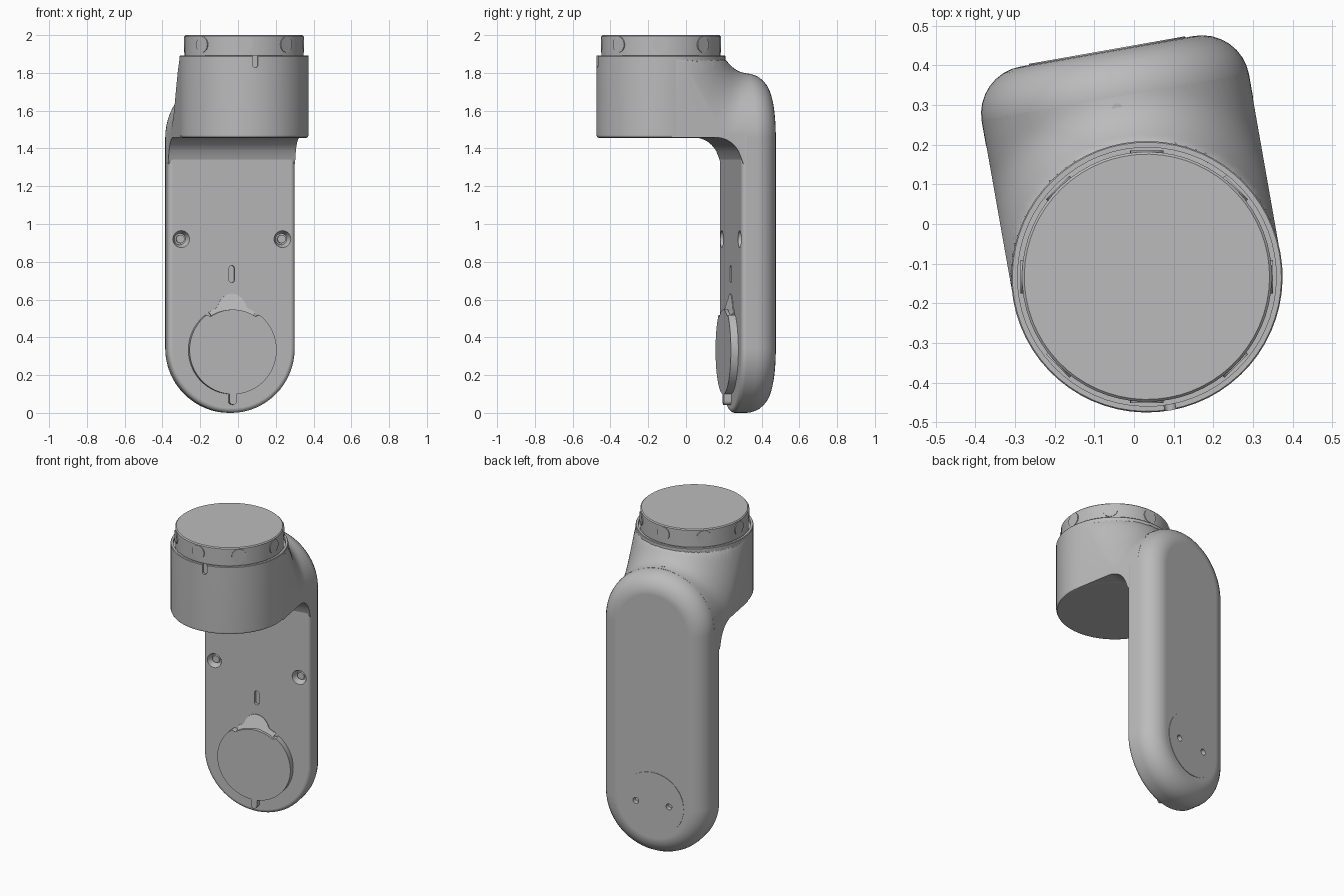
import bpy, bmesh
from math import pi, sin, cos, sqrt, radians
from mathutils import Matrix, Vector

if "Cube" in bpy.data.objects:
    bpy.data.objects.remove(bpy.data.objects["Cube"])

grey = bpy.data.materials.new("satin_grey")
GREY = (0.5, 0.5, 0.5, 1)
grey.use_nodes = True
grey.diffuse_color = GREY
grey.node_tree.nodes["Principled BSDF"].inputs["Base Color"].default_value = GREY

# Local frame: origin under the head, arm behind it on +y, all turned together
PLACE = Matrix.Translation((0.0325, -0.133, 0)) @ Matrix.Rotation(radians(10), 4, "Z")
R = 0.342            # head radius and half width of the arm
LOW, HIGH = R, 1.455   # centres of the arm's round ends
FRONT, BACK = 0.375, 0.577


def add(name, bm):
    bmesh.ops.recalc_face_normals(bm, faces=bm.faces)
    mesh = bpy.data.meshes.new(name)
    bm.to_mesh(mesh)
    bm.free()
    mesh.materials.append(grey)
    ob = bpy.data.objects.new(name, mesh)
    bpy.context.collection.objects.link(ob)
    ob.matrix_world = PLACE
    return ob


def activate(ob):
    bpy.ops.object.select_all(action="DESELECT")
    ob.select_set(True)
    bpy.context.view_layer.objects.active = ob


def smooth(ob, weighted=False):
    activate(ob)
    bpy.ops.object.shade_smooth_by_angle(angle=radians(32))
    if weighted:
        ob.modifiers.new("even_faces", "WEIGHTED_NORMAL").keep_sharp = True


def cut(ob, cutter):
    cutter.hide_render = True
    mod = ob.modifiers.new("cut", "BOOLEAN")
    mod.operation, mod.solver, mod.object = "DIFFERENCE", "EXACT", cutter
    activate(ob)
    bpy.ops.object.modifier_apply(modifier=mod.name)
    bpy.data.objects.remove(cutter)


def loft(name, rings):
    """Skin a list of equal closed rings and cap both ends."""
    bm = bmesh.new()
    rows = [[bm.verts.new(p) for p in ring] for ring in rings]
    n = len(rows[0])
    for a, b in zip(rows, rows[1:]):
        for i in range(n):
            j = (i + 1) % n
            bm.faces.new((a[i], a[j], b[j], b[i]))
    bm.faces.new(rows[0])
    bm.faces.new(rows[-1])
    return add(name, bm)


def turned(name, profile, segments=64):
    """Turn (radius, z) points about the head axis."""
    angles = [2 * pi * i / segments for i in range(segments)]
    return loft(name, [[(r * cos(a), r * sin(a), z) for a in angles] for r, z in profile])


def plate(name, outline, y0, y1):
    return loft(name, [[(x, y, z) for x, z in outline] for y in (y0, y1)])


def disc(x, z, r, n=48):
    return [(x + r * cos(2 * pi * i / n), z + r * sin(2 * pi * i / n)) for i in range(n)]


def cone(x, z, r0, r1, y0, y1):
    return loft("cutter", [[(px, y, pz) for px, pz in disc(x, z, r, 32)]
                           for r, y in ((r0, y0), (r1, y1))])


def stadium(r, low, high, n=32):
    top = [(r * cos(pi * i / n), high + r * sin(pi * i / n)) for i in range(n + 1)]
    return top + [(-x, low + high - z) for x, z in top]


# Arm: upright stadium, small front edge radius, large back edge radius
steps = [i / 8 * pi / 2 for i in range(9)]
edge = [(R - 0.025 * (1 - sin(a)), FRONT + 0.025 * (1 - cos(a))) for a in steps]
edge += [(R - 0.12 * (1 - cos(a)), BACK - 0.12 * (1 - sin(a))) for a in steps]
arm = loft("arm", [[(x, y, z) for x, z in stadium(r, LOW, HIGH)] for r, y in edge])
for x in (-0.272, 0.272):
    cut(arm, cone(x, 0.92, 0.046, 0.03, FRONT - 0.003, FRONT + 0.04))
    cut(arm, cone(x * 0.39, LOW, 0.019, 0.019, BACK - 0.03, BACK + 0.02))
cut(arm, plate("cutter", stadium(0.015, 0.705, 0.765, 8), FRONT - 0.02, FRONT + 0.02))
smooth(arm, True)

# Screws in the front countersinks
for side, x in (("right", -0.272), ("left", 0.272)):
    smooth(plate(side + "_screw", disc(x, 0.92, 0.022, 24), FRONT + 0.022, FRONT + 0.05))

# Neck: height surface that sweeps from the arm's arch up to the head wall
def neck_top(x, y):
    arch = HIGH + sqrt(max(0, R * R - x * x))
    t = min(1, max(0, (sqrt(x * x + y * y) - R) / 0.14))
    return arch + (1.872 - arch) * (1 - t) ** 2.4


def neck_bottom(y):
    t = min(1, max(0, (y - 0.235) / 0.14))
    return 1.458 - 0.14 * (1 - sqrt(1 - t * t))


sections = []
W = R - 0.001
for k in range(37):
    y = 0.46 * k / 36
    xs = [W * cos(pi * i / 40) for i in range(41)]
    ring = [(x, y, max(neck_top(x, y), neck_bottom(y) + 0.002)) for x in xs]
    ring += [(-W, y, neck_bottom(y)), (W, y, neck_bottom(y))]
    sections.append(ring)
smooth(loft("neck", sections))

# Head: drum with a rounded lower edge and a raised rim
rim = R - 0.016
head = turned("head", [(R - 0.016, 1.455), (R - 0.005, 1.46), (R, 1.472), (R, 1.888),
                       (R - 0.003, 1.892), (rim, 1.892), (rim, 1.872)])
cut(head, plate("cutter", stadium(0.014, 1.842, 1.95, 8), -R - 0.05, -R + 0.015))
smooth(head, True)

# Dial with eight round marks on its wall
D = 0.315
smooth(turned("dial", [(D, 1.86), (D, 1.994), (D - 0.006, 2.0)]), True)
for k in range(8):
    mark = plate("dial_mark_%d" % (k + 1), disc(0, 1.95, 0.042, 32), -D - 0.003, -D + 0.01)
    mark.matrix_world = PLACE @ Matrix.Rotation(radians(45 * k - 10), 4, "Z")
    smooth(mark)

# Socket lid on the front, flattened at the top where the latch sits
LID = 0.333
lid_outline = []
for i in range(96):
    a = 2 * pi * i / 96
    r = 0.214 if abs(a - pi / 2) < radians(34) else 0.234
    lid_outline.append((r * cos(a), LID + r * sin(a)))
smooth(plate("socket_lid", lid_outline, FRONT - 0.04, FRONT + 0.02))

# Latch: curved strip with a finger bump, sloping back towards its tip
outer, inner = [], []
for i in range(25):
    a = radians(122 - 64 * i / 24)
    bump = 0.062 * max(0, cos(min(pi / 2, abs(a - pi / 2) * 4.6))) ** 0.8
    r = 0.236 + bump
    outer.append((r * cos(a), FRONT - 0.004, LID + r * sin(a)))
    inner.append((0.205 * cos(a), FRONT - 0.03, LID + 0.205 * sin(a)))
top_ring = outer + inner[::-1]
loft("lid_latch", [top_ring, [(x, FRONT + 0.01, z) for x, y, z in top_ring]])

# Hinge tab under the lid
smooth(plate("lid_hinge", stadium(0.019, 0.062, 0.12, 8), FRONT - 0.04, FRONT + 0.02))

# Back cover: thin disc with two holes
cover = plate("back_cover", disc(0, LOW, 0.2, 64), BACK - 0.005, BACK + 0.003)
for x in (-0.106, 0.106):
    cut(cover, cone(x, LOW, 0.019, 0.019, BACK - 0.03, BACK + 0.02))
smooth(cover)

# Small indicator light on the shoulder
smooth(turned("indicator", [(0.014, 1.77), (0.014, 1.803)], 24))
bpy.data.objects["indicator"].matrix_world = PLACE @ Matrix.Translation((0, 0.43, 0))
